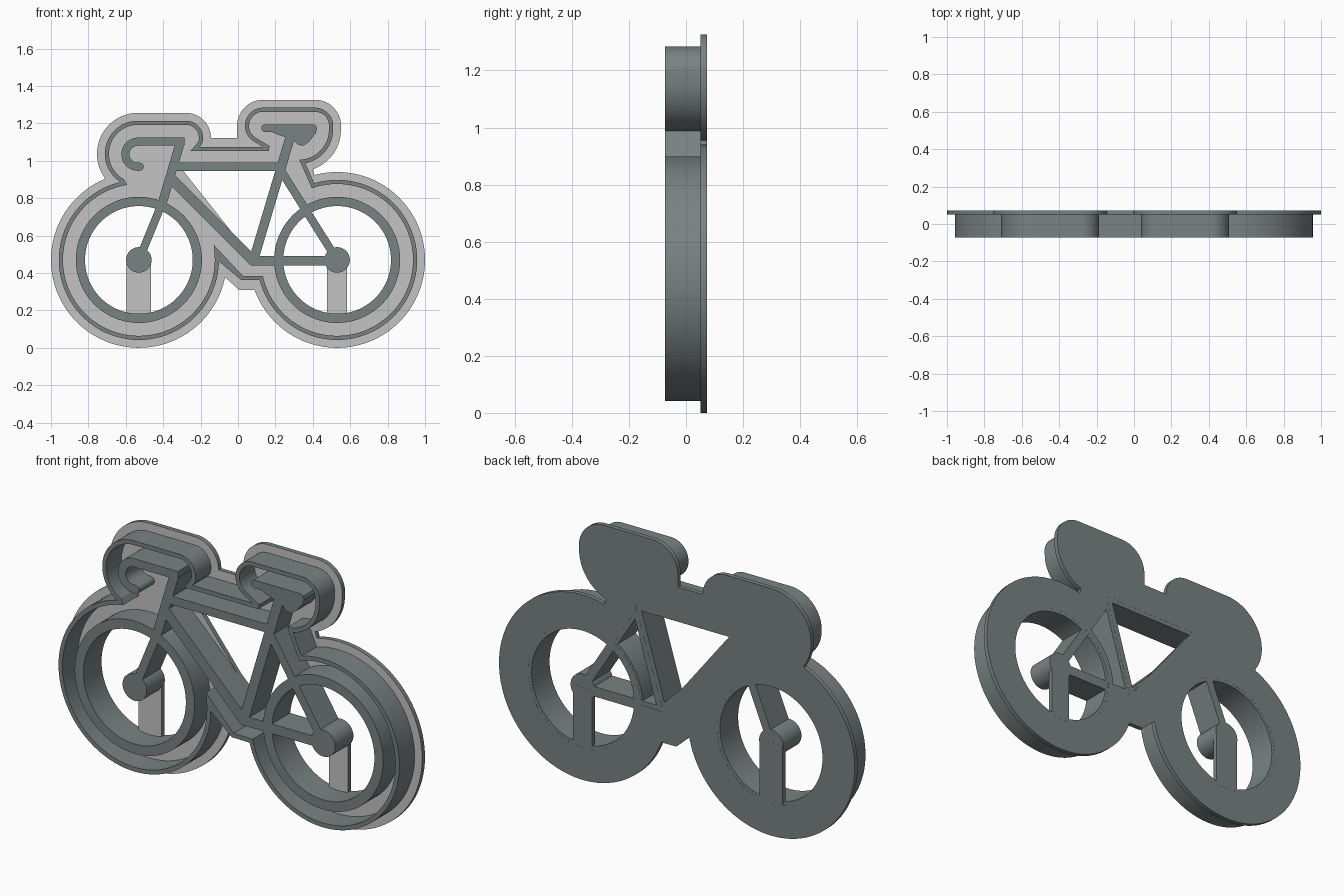
import bpy, bmesh
from math import cos, sin, radians
from mathutils import Vector
from mathutils.geometry import tessellate_polygon

if "Cube" in bpy.data.objects:
    bpy.data.objects.remove(bpy.data.objects["Cube"])

FRONT, MID, BACK = -0.073, 0.05, 0.073


def material(name, rgb):
    m = bpy.data.materials.new(name)
    m.diffuse_color = (*rgb, 1)
    m.use_nodes = True
    m.node_tree.nodes["Principled BSDF"].inputs["Base Color"].default_value = m.diffuse_color
    return m


DARK = material("slate grey", (0.19, 0.225, 0.225))
LIGHT = material("light grey", (0.55, 0.55, 0.55))


def arc(c, r, a0, a1):
    """Points on an arc in the x-z plane, angles in degrees."""
    n = max(2, round(abs(a1 - a0) / 4))
    angles = [radians(a0 + (a1 - a0) * i / n) for i in range(n + 1)]
    return [(c[0] + r * cos(a), c[1] + r * sin(a)) for a in angles]


def circle(c, r):
    return arc(c, r, 0, 360)[:-1]


def ribbon(path, width):
    """Outline of a constant-width strip along an open path."""
    pts = [Vector(path[0])]
    for p in path[1:]:
        if (Vector(p) - pts[-1]).length > 0.002:
            pts.append(Vector(p))
    left, right = [], []
    for i, p in enumerate(pts):
        d0 = (p - pts[i - 1]).normalized() if i else (pts[1] - p).normalized()
        d1 = (pts[i + 1] - p).normalized() if i < len(pts) - 1 else d0
        n0, n1 = Vector((-d0.y, d0.x)), Vector((-d1.y, d1.x))
        n = (n0 + n1).normalized()
        off = n * (width / 2 / max(n.dot(n0), 0.33))
        left.append(p + off)
        right.append(p - off)
    return left + right[::-1]


def prism(name, loops, y0, y1, light_front=False):
    """Extrude an outline (first loop) with holes (other loops) along y."""
    bm = bmesh.new()
    flat = [p for loop in loops for p in loop]
    front = [bm.verts.new((p[0], y0, p[1])) for p in flat]
    back = [bm.verts.new((p[0], y1, p[1])) for p in flat]
    polys = [[Vector((p[0], p[1], 0)) for p in loop] for loop in loops]
    for t in tessellate_polygon(polys):
        bm.faces.new([front[i] for i in t])
        bm.faces.new([back[i] for i in reversed(t)])
    start = 0
    for loop in loops:
        n = len(loop)
        for i in range(n):
            a, b = start + i, start + (i + 1) % n
            bm.faces.new((front[a], front[b], back[b], back[a]))
        start += n
    bmesh.ops.recalc_face_normals(bm, faces=bm.faces)
    bm.normal_update()
    if light_front:
        for f in bm.faces:
            f.material_index = 1 if f.normal.y < -0.5 else 0
    mesh = bpy.data.meshes.new(name)
    bm.to_mesh(mesh)
    bm.free()
    mesh.materials.append(DARK)
    mesh.materials.append(LIGHT)
    ob = bpy.data.objects.new(name, mesh)
    bpy.context.collection.objects.link(ob)
    bpy.ops.object.select_all(action='DESELECT')
    ob.select_set(True)
    bpy.context.view_layer.objects.active = ob
    bpy.ops.object.shade_smooth_by_angle(angle=radians(25))
    return ob


# Key centres
W1, W2 = (-0.53, 0.47), (0.53, 0.47)
BAR_R, BAR_L = (-0.278, 1.123), (-0.535, 1.037)
SEAT_LOW, SEAT_R, SEAT_L = (0.326, 1.166), (0.412, 1.187), (0.134, 1.187)
CRANK, SEAT_TOP = (0.082, 0.466), (0.228, 0.95)

# Backing plate with wheel, frame and rear triangle openings
m = 0.053
plate = (arc(W1, 0.47, 113, 348.6) + [(0.005, 0.31)]
         + arc(W2, 0.47, 200, 465)
         + arc(SEAT_LOW, 0.171 + m, -71, 0)
         + arc(SEAT_R, 0.086 + m, 0, 90)
         + arc(SEAT_L, 0.086 + m, 90, 180)
         + [(-0.005, 1.123)]
         + arc(BAR_R, 0.08 + m, 0, 90)
         + arc(BAR_L, 0.166 + m, 90, 216))
frame_gap = [(-0.31, 0.968), (0.232, 0.968), (0.08, 0.476)]
rear_gap = [SEAT_TOP, (0.09, 0.466)] + arc(W2, 0.325, 180, 123)
prism("backing_plate",
      [plate, circle(W1, 0.305), circle(W2, 0.305), frame_gap, rear_gap],
      MID, BACK, True)

# Thin supports under the hubs
for side, c, w in (("front", W1, 0.13), ("rear", W2, 0.106)):
    prism(side + "_hub_support", [ribbon([c, (c[0], 0.17)], w)], MID, BACK, True)

# Thin outer cutting wall
wall = ([(0.165, 1.064), (-0.23, 1.064)]
        + arc(BAR_R, 0.08, -20, 90)
        + arc(BAR_L, 0.166, 90, 240)
        + arc(W1, 0.417, 101, 367)
        + [(0.021, 0.374)]
        + arc(W2, 0.417, 193.5, 468)
        + arc(SEAT_LOW, 0.171, -84, 0)
        + arc(SEAT_R, 0.086, 0, 90)
        + arc(SEAT_L, 0.086, 90, 240)
        + [(0.165, 1.068)])
prism("cutting_wall", [ribbon(wall, 0.022)], FRONT, MID + 0.001)

# Wheels and hubs
B = BACK - 0.0005
for side, c in (("front", W1), ("rear", W2)):
    prism(side + "_wheel", [circle(c, 0.337), circle(c, 0.288)], FRONT, B)
    prism(side + "_hub", [circle(c, 0.068)], FRONT, B)

# Frame tubes
tubes = {
    "top_tube": ((-0.348, 0.968), (0.235, 0.968), 0.043),
    "head_tube": ((-0.308, 1.10), (-0.40, 0.79), 0.048),
    "fork": ((-0.395, 0.80), W1, 0.043),
    "down_tube": ((-0.364, 0.91), CRANK, 0.055),
    "seat_tube": ((0.28, 1.13), CRANK, 0.05),
    "seat_stay": (SEAT_TOP, W2, 0.043),
    "chain_stay": (CRANK, (0.53, 0.466), 0.05),
}
for name, (a, b, w) in tubes.items():
    prism(name, [ribbon([a, b], w)], FRONT, B)
prism("bottom_bracket", [circle(CRANK, 0.027)], FRONT, B)

# Drop handlebar with rounded end
bar = [(-0.287, 1.102)] + arc((-0.535, 1.035), 0.067, 90, 270) + [(-0.526, 0.968)]
prism("handlebar", [ribbon(bar, 0.043)], FRONT, B)
prism("handlebar_end", [circle((-0.526, 0.968), 0.0215)], FRONT, B)

# Saddle
saddle = [(0.139, 1.195), (0.401, 1.195), (0.418, 1.187), (0.423, 1.172),
          (0.415, 1.147), (0.38, 1.102), (0.348, 1.08), (0.321, 1.086),
          (0.289, 1.118), (0.246, 1.128), (0.203, 1.144), (0.182, 1.154),
          (0.139, 1.154), (0.125, 1.165), (0.125, 1.184)]
prism("saddle", [saddle], FRONT, B)
